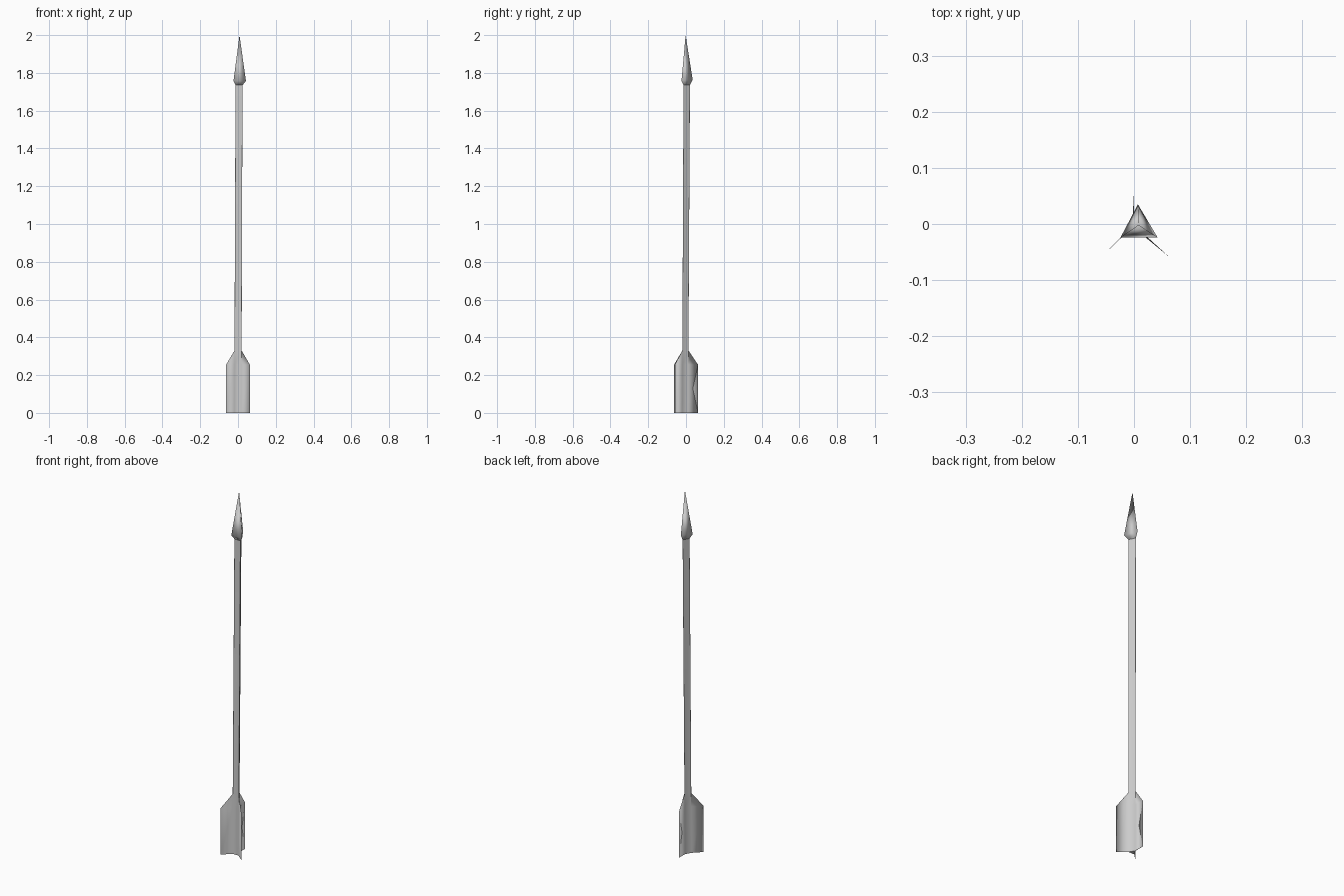
import bpy
from mathutils import Vector

if "Cube" in bpy.data.objects:
    bpy.data.objects.remove(bpy.data.objects["Cube"])


def loft(name, rings, tip=None, cap=False):
    """Skin rings of equal point count (listed upward, counter-clockwise)."""
    n = len(rings[0])
    verts = [p for ring in rings for p in ring]
    faces = []
    for r in range(len(rings) - 1):
        a, b = r * n, (r + 1) * n
        for i in range(n):
            j = (i + 1) % n
            faces.append((a + i, a + j, b + j, b + i))
    top = (len(rings) - 1) * n
    if tip:
        verts.append(tip)
        faces += [(top + i, top + (i + 1) % n, len(verts) - 1) for i in range(n)]
    smooth_count = len(faces)
    if cap:
        faces.append(tuple(reversed(range(n))))
    mesh = bpy.data.meshes.new(name)
    mesh.from_pydata(verts, [], faces)
    for k, poly in enumerate(mesh.polygons):
        poly.use_smooth = k < smooth_count
    obj = bpy.data.objects.new(name, mesh)
    bpy.context.collection.objects.link(obj)
    return obj


# slightly leaning three-sided shaft: corners at bottom and top
BOTTOM = [Vector((-0.020, -0.021, 0)), Vector((0.018, -0.021, 0)), Vector((-0.001, 0.011, 0))]
TOP = [Vector((-0.013, -0.013, 1.735)), Vector((0.024, -0.013, 1.735)), Vector((0.006, 0.021, 1.735))]
FIN_TIPS = [(-0.063, -0.063), (0.063, -0.059), (-0.002, 0.064)]


def shaft_ring(z, fins):
    """Triangle ring, each corner split in two around a thin fin edge."""
    corners = [b.lerp(t, z / 1.735) for b, t in zip(BOTTOM, TOP)]
    ring = []
    for i, c in enumerate(corners):
        before = (corners[i - 1] - c).normalized() * 0.001
        after = (corners[(i + 1) % 3] - c).normalized() * 0.001
        edge = Vector((*FIN_TIPS[i], z)) if fins else c
        ring += [c + before, edge, c + after]
    return ring


# shaft with three thin fins
loft("shaft_and_fins",
     [shaft_ring(0, True), shaft_ring(0.255, True),
      shaft_ring(0.33, False), shaft_ring(1.735, False)], cap=True)

# three-sided pointed head flaring out of the shaft
loft("arrow_head",
     [TOP, [(-0.024, -0.024, 1.757), (0.042, -0.024, 1.757), (0.007, 0.035, 1.765)]],
     tip=(0.008, -0.002, 2.0))
